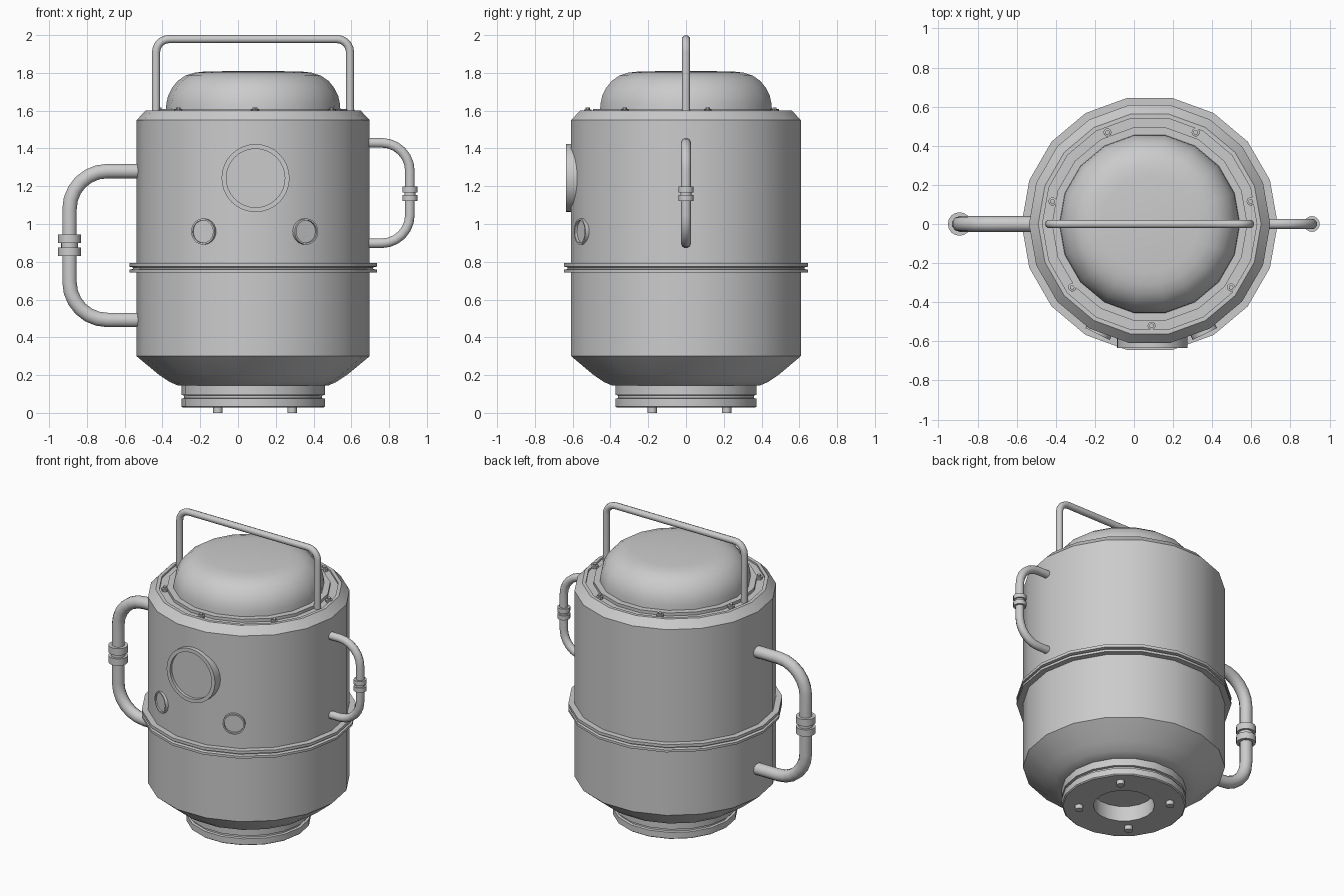
import bpy, bmesh, math
from mathutils import Vector

if "Cube" in bpy.data.objects:
    bpy.data.objects.remove(bpy.data.objects["Cube"])

CX = 0.08  # tank axis


def smooth(ob, angle=35):
    bpy.ops.object.select_all(action='DESELECT')
    ob.select_set(True)
    bpy.context.view_layer.objects.active = ob
    bpy.ops.object.shade_smooth_by_angle(angle=math.radians(angle))


def lathe(name, profile, loc=(CX, 0, 0), segs=18, axis=(0, 0, 1)):
    """Spin a (radius, height) profile about its own axis."""
    bm = bmesh.new()
    rings = []
    for r, z in profile:
        if r == 0:
            rings.append([bm.verts.new((0, 0, z))] * segs)
        else:
            rings.append([bm.verts.new((r * math.cos(math.tau * i / segs),
                                        r * math.sin(math.tau * i / segs), z))
                          for i in range(segs)])
    for a, b in zip(rings, rings[1:]):
        for i in range(segs):
            j = (i + 1) % segs
            quad = list(dict.fromkeys((a[i], a[j], b[j], b[i])))
            bm.faces.new(quad)
    bmesh.ops.recalc_face_normals(bm, faces=bm.faces)
    me = bpy.data.meshes.new(name)
    bm.to_mesh(me)
    bm.free()
    ob = bpy.data.objects.new(name, me)
    bpy.context.collection.objects.link(ob)
    ob.location = loc
    ob.rotation_euler = Vector(axis).to_track_quat('Z', 'Y').to_euler()
    smooth(ob)
    return ob


def pipe(name, corners, bend, radius, steps=6):
    """Tube along a path in the xz plane with rounded right-angle corners."""
    pts = [Vector((x, 0, z)) for x, z in corners]
    path = [pts[0]]
    for p, c, n in zip(pts, pts[1:], pts[2:]):
        u, v = (p - c).normalized(), (n - c).normalized()
        mid = c + (u + v) * bend
        for i in range(steps + 1):
            t = math.pi / 2 * i / steps
            path.append(mid - v * bend * math.cos(t) - u * bend * math.sin(t))
    path.append(pts[-1])
    cu = bpy.data.curves.new(name, 'CURVE')
    cu.dimensions = '3D'
    cu.bevel_depth = radius
    cu.bevel_resolution = 3
    cu.use_fill_caps = True
    sp = cu.splines.new('POLY')
    sp.points.add(len(path) - 1)
    for sp_pt, q in zip(sp.points, path):
        sp_pt.co = (*q, 1)
    ob = bpy.data.objects.new(name, cu)
    bpy.context.collection.objects.link(ob)
    return ob


# tank shell: tapered bottom, straight wall, chamfered shoulder, bolt channel
lathe("tank_shell", [
    (0.36, 0.143), (0.40, 0.146), (0.44, 0.163), (0.50, 0.203), (0.617, 0.30),
    (0.617, 1.55), (0.57, 1.60), (0.548, 1.60), (0.548, 1.588), (0.50, 1.588),
    (0.50, 1.608), (0.45, 1.608)])

# domed lid
lathe("dome_lid", [
    (0.462, 1.605), (0.459, 1.64), (0.45, 1.68), (0.43, 1.72), (0.40, 1.757),
    (0.36, 1.785), (0.31, 1.801), (0.25, 1.808), (0, 1.81)])

# grooved foot with a round pit underneath
lathe("foot", [
    (0, 0.13), (0.187, 0.13), (0.187, 0.028), (0.372, 0.028), (0.38, 0.034),
    (0.38, 0.075), (0.365, 0.078), (0.365, 0.092), (0.38, 0.095),
    (0.38, 0.146), (0.34, 0.146)])

# double band around the middle
lathe("middle_band", [
    (0.61, 0.742), (0.655, 0.742), (0.655, 0.758), (0.636, 0.762),
    (0.636, 0.77), (0.655, 0.774), (0.655, 0.793), (0.61, 0.793)])

# seven lid bolts
for k in range(7):
    a = -math.pi / 2 + math.tau * k / 7
    lathe("lid_bolt", [(0.021, 1.58), (0.021, 1.605), (0.012, 1.607), (0.012, 1.617), (0, 1.617)],
          (CX + 0.01 + 0.52 * math.cos(a), 0.52 * math.sin(a), 0), 10)

# four foot bolts
for k in range(4):
    a = math.radians(45 + 90 * k)
    lathe("foot_bolt", [(0, 0), (0.025, 0), (0.025, 0.035)],
          (CX + 0.01 + 0.278 * math.cos(a), 0.018 + 0.278 * math.sin(a), 0), 12)

# portholes on the front: one large, two small
lathe("large_porthole", [(0.18, -0.09), (0.18, 0), (0.155, 0), (0.155, -0.02), (0, -0.02)],
      (0.093, -0.635, 1.243), 32, (0, -1, 0))
for side in (-1, 1):
    a = math.radians(26)
    d = Vector((side * math.sin(a), -math.cos(a), 0))
    lathe("small_porthole", [(0.069, -0.05), (0.069, 0), (0.06, 0), (0.06, -0.014), (0, -0.014)],
          Vector((0.088, 0, 0.96)) + d * 0.626, 24, d)

# carrying handle
pipe("top_handle", [(-0.434, 1.585), (-0.434, 1.979), (0.593, 1.979), (0.593, 1.585)],
     0.07, 0.0215, 5)

# side pipes with double couplings
for name, x0, x1, zt, zb, bend, r, zc, cr, h in (
        ("left_pipe", -0.50, -0.892, 1.28, 0.492, 0.20, 0.04, 0.888, 0.06, 0.046),
        ("right_pipe", 0.66, 0.91, 1.43, 0.898, 0.15, 0.0265, 1.16, 0.04, 0.03)):
    pipe(name, [(x0, zt), (x1, zt), (x1, zb), (x0, zb)], bend, r)
    g = h * 0.25
    lathe(name + "_coupling", [
        (r * 0.9, -h - g), (cr, -h - g), (cr, -g), (r * 1.12, -g),
        (r * 1.12, g), (cr, g), (cr, h + g), (r * 0.9, h + g)], (x1, 0, zc), 16)
